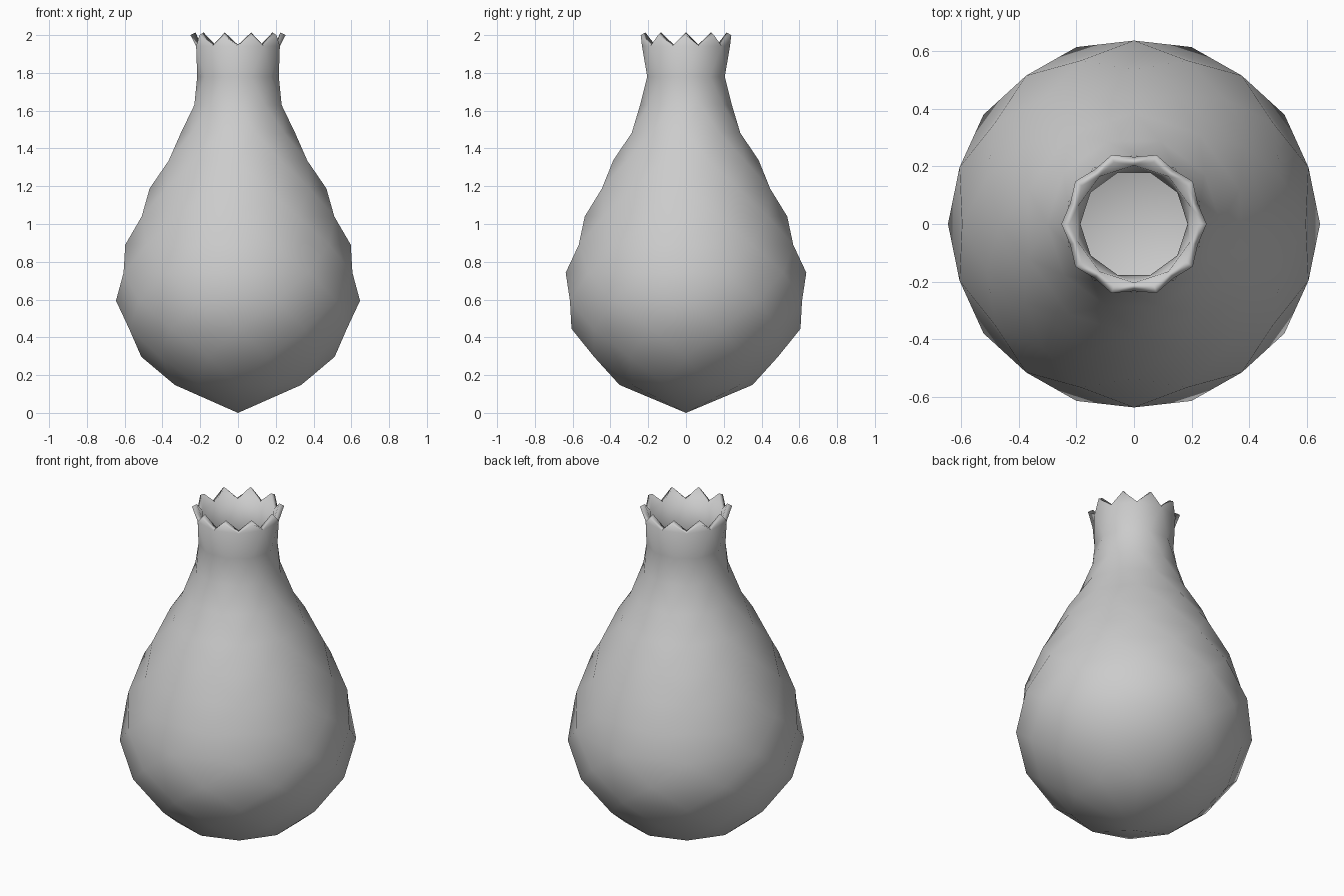
import bpy, bmesh, math

if "Cube" in bpy.data.objects:
    bpy.data.objects.remove(bpy.data.objects["Cube"])

SIDES = 10
# (radius, height) of each ring; alternate rings are turned by half a step
PROFILE = [(0.352, 0.148), (0.512, 0.297), (0.606, 0.445), (0.646, 0.594),
           (0.637, 0.742), (0.597, 0.89), (0.536, 1.04), (0.468, 1.188),
           (0.386, 1.335), (0.302, 1.483), (0.243, 1.63), (0.216, 1.78),
           (0.233, 1.942), (0.252, 2.0)]

bm = bmesh.new()
apex = bm.verts.new((0, 0, 0))
rings = []
for i, (r, z) in enumerate(PROFILE, start=1):
    turn = 0.5 * (i % 2)
    rings.append([bm.verts.new((r * math.cos((k + turn) * math.tau / SIDES),
                                r * math.sin((k + turn) * math.tau / SIDES), z))
                  for k in range(SIDES)])

# Pointed base
for k in range(SIDES):
    bm.faces.new((apex, rings[0][(k + 1) % SIDES], rings[0][k]))

# Staggered triangle bands; the last band is left open to form crown points
for i in range(len(rings) - 1):
    low, high = rings[i], rings[i + 1]
    shift = 1 if i % 2 == 0 else 0      # low ring turned by half a step
    for k in range(SIDES):
        n = (k + 1) % SIDES
        bm.faces.new((low[k], low[n], high[(k + shift) % SIDES]))
        if i < len(rings) - 2:
            j = (k + 1 - shift) % SIDES
            bm.faces.new((high[k], low[j], high[n]))
bmesh.ops.recalc_face_normals(bm, faces=bm.faces)
if sum(f.normal.dot(f.calc_center_median() - apex.co.lerp(rings[4][0].co, 0)) for f in bm.faces) < 0:
    bmesh.ops.reverse_faces(bm, faces=bm.faces)

mesh = bpy.data.meshes.new("vase_body")
bm.to_mesh(mesh)
bm.free()
vase = bpy.data.objects.new("vase_body", mesh)
bpy.context.collection.objects.link(vase)
mesh.shade_smooth()

# Wall thickness
wall = vase.modifiers.new("wall", 'SOLIDIFY')
wall.thickness = 0.03
wall.offset = -1
